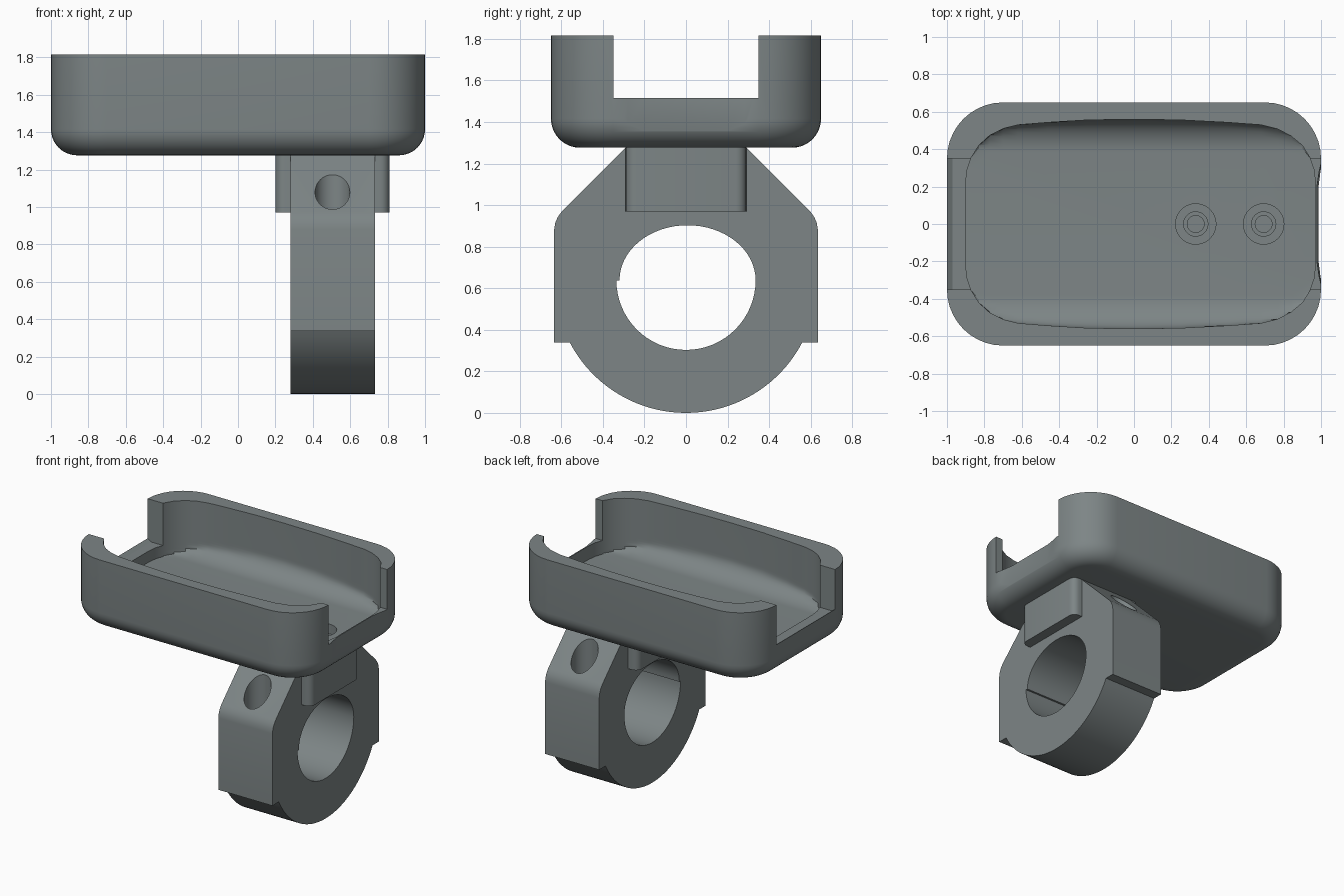
import bpy, bmesh, math

if "Cube" in bpy.data.objects:
    bpy.data.objects.remove(bpy.data.objects["Cube"])

grey = bpy.data.materials.new("slate grey")
grey.diffuse_color = (0.205, 0.235, 0.238, 1)
grey.use_nodes = True
grey.node_tree.nodes["Principled BSDF"].inputs["Base Color"].default_value = grey.diffuse_color


def loft(name, rings):
    """Closed solid skinned through rings of equal point count."""
    bm = bmesh.new()
    vs = [[bm.verts.new(p) for p in ring] for ring in rings]
    n = len(vs[0])
    for a, b in zip(vs, vs[1:]):
        for i in range(n):
            bm.faces.new((a[i], a[(i + 1) % n], b[(i + 1) % n], b[i]))
    bm.faces.new(vs[0][::-1])
    bm.faces.new(vs[-1])
    bmesh.ops.recalc_face_normals(bm, faces=bm.faces[:])
    mesh = bpy.data.meshes.new(name)
    bm.to_mesh(mesh)
    bm.free()
    mesh.materials.append(grey)
    ob = bpy.data.objects.new(name, mesh)
    bpy.context.collection.objects.link(ob)
    return ob


def rounded_rect(cx, hx, hy, r, z, seg=10):
    pts = []
    for k, (sx, sy) in enumerate([(1, 1), (-1, 1), (-1, -1), (1, -1)]):
        for i in range(seg + 1):
            a = math.pi / 2 * (k + i / seg)
            pts.append((cx + sx * (hx - r) + r * math.cos(a),
                        sy * (hy - r) + r * math.sin(a), z))
    return pts


def cylinder(name, x, y, r, z0, z1, n=40):
    return loft(name, [[(x + r * math.cos(i * math.tau / n), y + r * math.sin(i * math.tau / n), z)
                        for i in range(n)] for z in (z0, z1)])


def extrude_x(name, profile, x0, x1):
    return loft(name, [[(x, y, z) for y, z in profile] for x in (x0, x1)])


def extrude_y(name, profile, y0, y1):
    return loft(name, [[(x, y, z) for x, z in profile] for y in (y0, y1)])


def combine(ob, other, op='DIFFERENCE'):
    """Apply a boolean and remove the helper."""
    m = ob.modifiers.new("cut", 'BOOLEAN')
    m.operation, m.solver, m.object = op, 'EXACT', other
    bpy.context.view_layer.update()
    dg = bpy.context.evaluated_depsgraph_get()
    mesh = bpy.data.meshes.new_from_object(ob.evaluated_get(dg))
    ob.modifiers.clear()
    ob.data = mesh
    bpy.data.objects.remove(other)


# Tray shell: rounded rectangle with a rolled lower edge
F, BASE, RIM, LIP = 0.14, 1.276, 1.816, 1.516
rings = []
for i in range(11):
    a = math.pi / 2 * i / 10
    d = F * (1 - math.sin(a))
    rings.append(rounded_rect(0, 1 - d, 0.65 - d, 0.3 - d, BASE + F * (1 - math.cos(a))))
rings.append(rounded_rect(0, 1, 0.65, 0.3, RIM))
tray = loft("tray", rings)

# Tray cavity: bulging outline, floor curving up along the long sides
half = [(0.97, 0.22), (0.962, 0.29), (0.94, 0.355), (0.90, 0.42), (0.84, 0.47), (0.77, 0.507),
        (0.68, 0.53), (0.5, 0.543), (0.25, 0.556), (0, 0.56), (-0.25, 0.556), (-0.46, 0.543),
        (-0.62, 0.53), (-0.7, 0.51), (-0.77, 0.475), (-0.83, 0.42), (-0.87, 0.355),
        (-0.892, 0.29), (-0.9, 0.22)]
outline = half + [(x, -y) for x, y in reversed(half)]
FLOOR, CURVE_W, CURVE_H = 1.413, 0.18, 0.14
rings = []
for i in range(13):
    a = math.pi / 2 * i / 12
    lim = 0.561 - CURVE_W * (1 - math.sin(a))
    z = FLOOR + CURVE_H * (1 - math.cos(a))
    rings.append([(x, max(-lim, min(lim, y)), z) for x, y in outline])
rings.append([(x, y, 1.95) for x, y in outline])
combine(tray, loft("cavity_cutter", rings))

# Open ends of the tray, with a small inward slope on the left lip
combine(tray, extrude_y("end_cutter", [(-1.2, LIP), (-1, LIP), (-0.97, 1.497), (-0.89, 1.497),
                                       (0.5, 1.497), (0.6, LIP), (1.2, LIP), (1.2, 2), (-1.2, 2)],
                        -0.35, 0.35))
# Steep tapering relief on the outside of the right lip
relief = [(1.002, -0.34), (0.988, -0.28), (0.976, -0.2)]
relief += [(x, -y) for x, y in reversed(relief)] + [(1.1, 0.34), (1.1, -0.34)]
combine(tray, loft("lip_cutter", [[(x + dx, y, z) for x, y in relief]
                                  for dx, z in ((0.012, 1.33), (0, 1.55))]))

# Clamp ring: round below, shoulders and sloped top above
C, RO = 0.631, 0.631
a0 = math.atan2(0.338 - C, 0.56)
N = 40
right = [(0.635, 0.338), (0.635, 0.88), (0.629, 0.915), (0.617, 0.943), (0.60, 0.967), (0.29, BASE)]
arc = [(RO * math.cos(a), C + RO * math.sin(a)) for a in
       [-math.pi - a0 + (math.pi + 2 * a0) * i / N for i in range(N + 1)]]
profile = arc + right + [(-y, z) for y, z in reversed(right)]
clamp = extrude_x("clamp", profile, 0.28, 0.732)

# Mounting block under the tray
combine(clamp, loft("mount_block", [rounded_rect(0.505, 0.305, 0.29, 0.05, z, 6)
                                    for z in (0.97, BASE)]), 'UNION')

# Bore: round lower half, flatter upper half with a small ledge
lower = [(0.335 * math.cos(a), 0.638 + 0.335 * math.sin(a)) for a in
         [math.pi + math.pi * i / 32 for i in range(33)]]
upper = [(0.0075 + 0.3275 * math.cos(a), 0.638 + 0.265 * math.sin(a)) for a in
         [math.pi * i / 32 for i in range(1, 33)]]
combine(clamp, extrude_x("bore_cutter", lower + upper, 0.1, 0.9))

# Vertical bolt holes in the sloped shoulders
for y in (-0.487, 0.487):
    combine(clamp, cylinder("bolt_cutter", 0.505, y, 0.093, 0.64, 1.26))

# Stepped screw holes through the tray floor into the block
for x in (0.33, 0.693):
    for r, z in ((0.108, 1.34), (0.065, 1.20), (0.045, 1.05)):
        for ob in (tray, clamp):
            if ob is tray or z < BASE:
                combine(ob, cylinder("screw_cutter", x, 0, r, z, 1.6))

# Smooth shading with crisp edges
for ob in (tray, clamp):
    bpy.ops.object.select_all(action='DESELECT')
    ob.select_set(True)
    bpy.context.view_layer.objects.active = ob
    bpy.ops.object.shade_smooth_by_angle(angle=math.radians(30))
